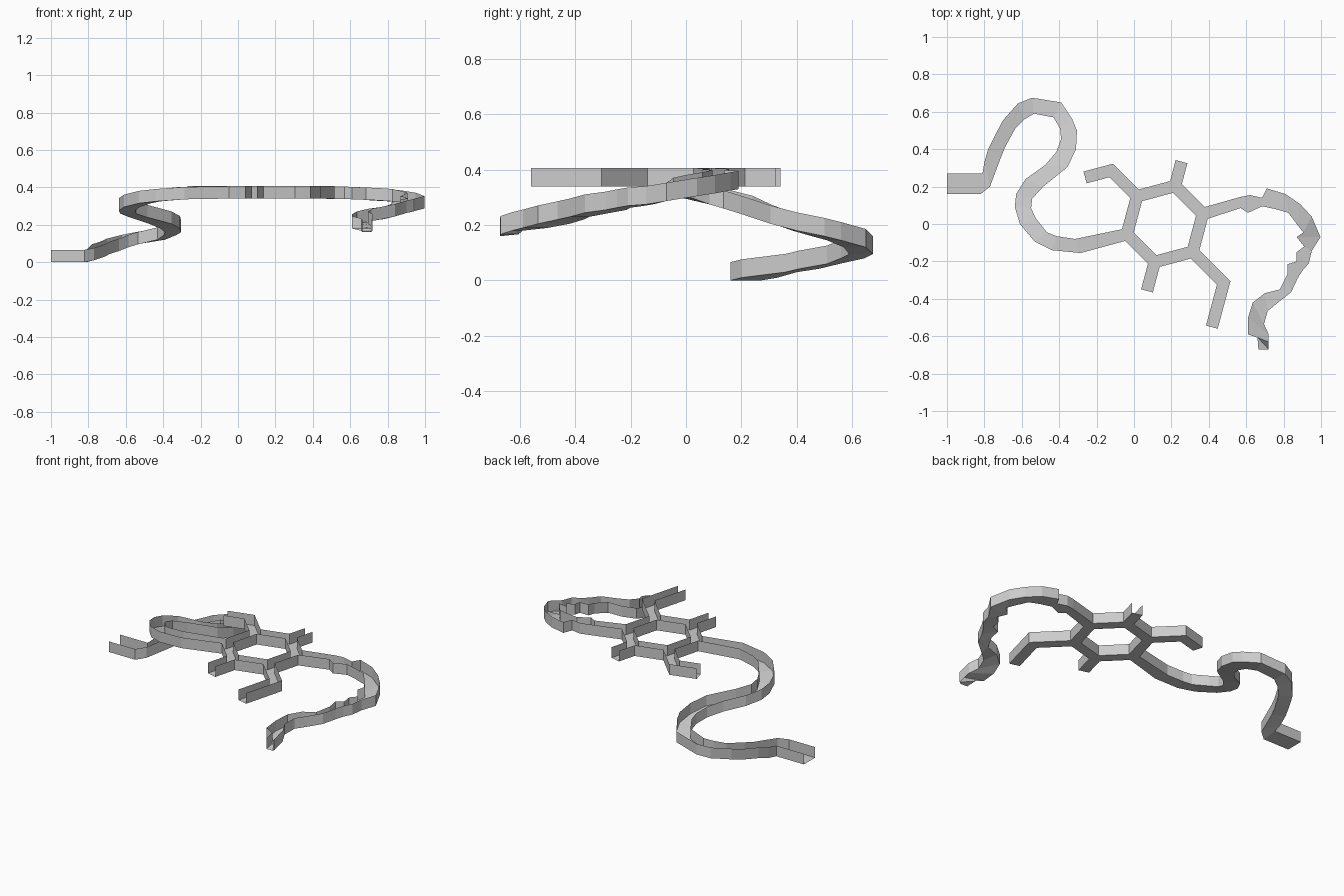
import bpy
import math
from mathutils import Vector

if "Cube" in bpy.data.objects:
    bpy.data.objects.remove(bpy.data.objects["Cube"])

HUB = Vector((0.165, 0.0))
BASE, WALL, HALF = 0.34, 0.066, 0.0325
R = 0.21
TIP = HALF / math.sin(math.radians(60))


def polar(r, deg):
    return Vector((math.cos(math.radians(deg)), math.sin(math.radians(deg)))) * r


def make(name, verts, faces):
    me = bpy.data.meshes.new(name)
    me.from_pydata(verts, [], faces)
    ob = bpy.data.objects.new(name, me)
    bpy.context.collection.objects.link(ob)
    return ob


def channel(name, rows, cap=False):
    """Open-topped thin channel from rows of (edge a x,y, edge b x,y, floor z)."""
    verts, faces = [], []
    for ax, ay, bx, by, z in rows:
        verts += [(ax, ay, z + WALL), (ax, ay, z), (bx, by, z), (bx, by, z + WALL)]
    for i in range(len(rows) - 1):
        a, b = i * 4, i * 4 + 4
        faces += [(a + k, a + k + 1, b + k + 1, b + k) for k in range(3)]
    if cap:
        e = len(verts) - 4
        faces.append((e, e + 1, e + 2, e + 3))
    return make(name, verts, faces)


def straight_rows(points):
    """Mitred edge rows along a centre line of constant width."""
    rows = []
    for i, p in enumerate(points):
        d1 = (p - points[max(i - 1, 0)]) if i else (points[1] - p)
        d2 = (points[i + 1] - p) if i < len(points) - 1 else d1
        n1 = Vector((-d1.y, d1.x)).normalized()
        n2 = Vector((-d2.y, d2.x)).normalized()
        m = (n1 + n2).normalized()
        m *= HALF / m.dot(n1)
        rows.append((*(p + m), *(p - m), BASE))
    return rows


def corner(deg, side):
    """Point where a branch wall meets the outer wall of the ring."""
    return HUB + polar(R, deg) + polar(TIP, deg + 60 * side)


# Hexagonal ring with an opening at every corner
verts, faces = [], []
for k in range(6):
    a = 15 + 60 * k
    for p in (HUB + polar(R - TIP, a), corner(a, -1), corner(a, 1)):
        verts += [(p.x, p.y, BASE), (p.x, p.y, BASE + WALL)]
for k in range(6):
    c, n = k * 6, (k * 6 + 6) % 36
    faces += [(c, c + 2, c + 4),                     # corner floor
              (c, c + 4, n + 2, n),                  # side floor
              (c, n, n + 1, c + 1),                  # inner wall
              (c + 4, c + 5, n + 3, n + 2)]          # outer wall
make("hexagon_ring", verts, faces)


# Short branches: corner angle, first length, bend length
for name, ang, l1, l2, turn in (("short_branch_back", 75, 0.135, 0, 0),
                                ("short_branch_front", 255, 0.16, 0, 0),
                                ("bent_branch_back", 135, 0.195, 0.145, 60),
                                ("bent_branch_front", 315, 0.235, 0.245, -60)):
    v = HUB + polar(R, ang)
    pts = [v + polar(TIP / 2, ang), v + polar(l1, ang)]
    if l2:
        pts.append(pts[-1] + polar(l2, ang + turn))
    channel(name, straight_rows(pts))

# Long winding slide on the left, rising from the ground to the ring
left = [
    (-1, .27, -1, .16, 0), (-.81, .27, -.82, .16, 0),
    (-.80, .33, -.77, .20, .01), (-.78, .40, -.71, .36, .03),
    (-.74, .48, -.69, .41, .042), (-.70, .555, -.635, .51, .06),
    (-.62, .645, -.585, .56, .08), (-.545, .675, -.535, .59, .095),
    (-.39, .65, -.43, .57, .12), (-.33, .56, -.395, .51, .145),
    (-.305, .50, -.39, .455, .16), (-.31, .40, -.415, .385, .18),
    (-.355, .305, -.475, .315, .205), (-.485, .20, -.58, .24, .24),
    (-.545, .135, -.63, .16, .26), (-.55, .085, -.637, .09, .275),
    (-.525, .03, -.61, 0, .295), (-.465, -.045, -.53, -.095, .315),
    (-.415, -.065, -.44, -.14, .325), (-.315, -.08, -.285, -.155, .336)]
left.append((*corner(195, -1), *corner(195, 1), BASE))
channel("winding_slide_left", left)

# Jagged stream bed on the right, falling away from the ring
right = [(*corner(15, 1), *corner(15, -1), BASE)]
right += [
    (.57, .145, .57, .085, .338), (.62, .155, .61, .06, .336),
    (.685, .14, .685, .095, .333), (.71, .19, .755, .08, .33),
    (.81, .16, .825, .06, .325), (.89, .105, .87, 0, .315),
    (.95, .04, .905, -.045, .305), (.997, -.07, .87, -.07, .287),
    (.95, -.145, .91, -.12, .275), (.935, -.21, .87, -.15, .27),
    (.90, -.25, .87, -.20, .263), (.875, -.29, .82, -.215, .255),
    (.84, -.365, .82, -.27, .245), (.77, -.42, .78, -.35, .23),
    (.715, -.465, .70, -.37, .22), (.695, -.535, .635, -.42, .205),
    (.72, -.59, .61, -.50, .19), (.72, -.63, .61, -.59, .18),
    (.72, -.67, .66, -.605, .167), (.71, -.672, .665, -.67, .16)]
channel("jagged_stream_right", right)
